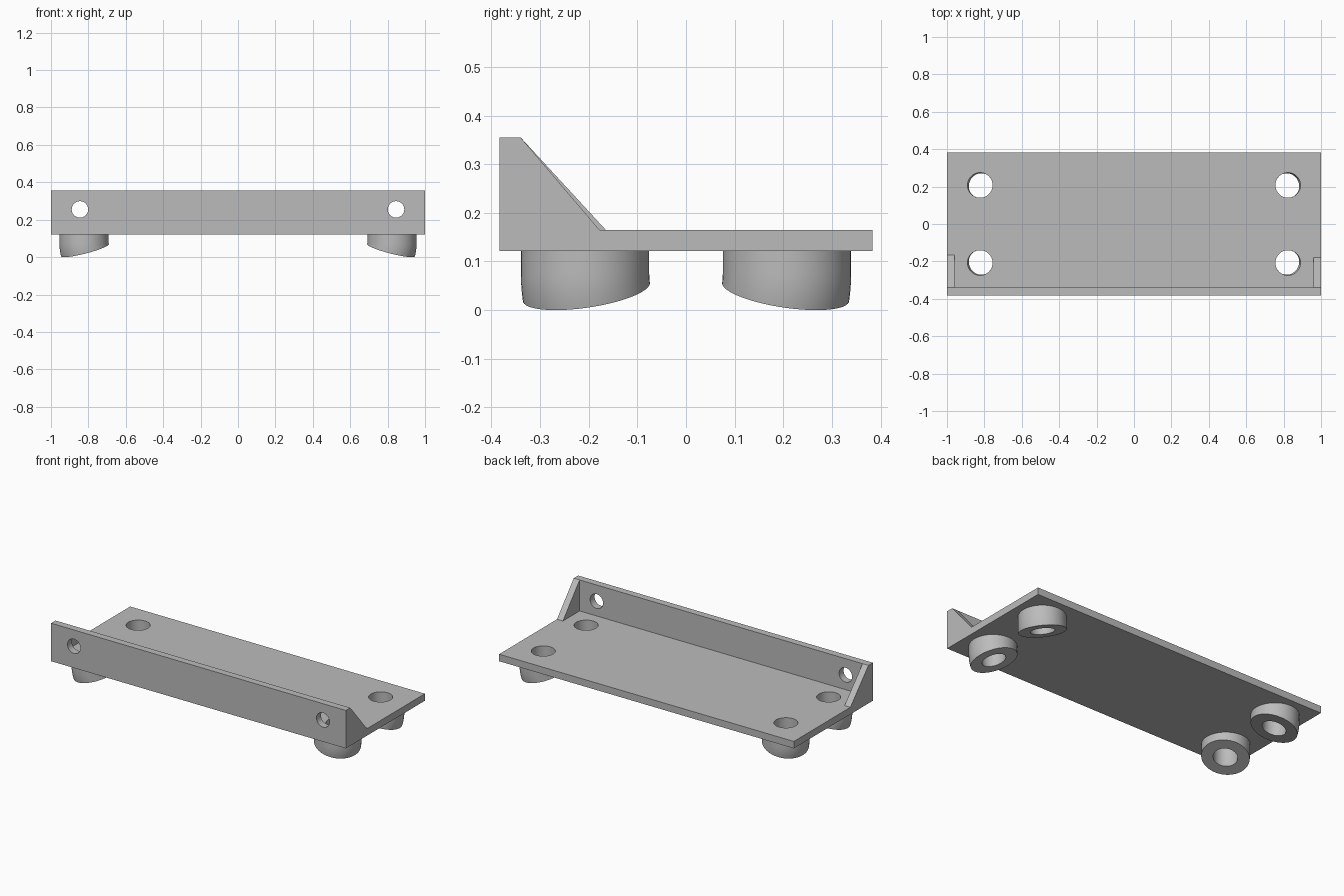
import bpy, bmesh
from math import cos, sin, atan2, radians, pi
from mathutils import Matrix, Vector

if "Cube" in bpy.data.objects:
    bpy.data.objects.remove(bpy.data.objects["Cube"])

# Material
grey = bpy.data.materials.new("plain grey")
grey.use_nodes = True
colour = (0.5, 0.5, 0.5, 1)
grey.diffuse_color = colour
grey.node_tree.nodes["Principled BSDF"].inputs["Base Color"].default_value = colour

# Main dimensions
DEPTH, BASE, DECK, TOP = 0.383, 0.122, 0.165, 0.355
WALL_BACK = -0.34
FOOT_X, FOOT_Y, FOOT_R, HOLE_R = 0.823, 0.2075, 0.132, 0.067
TILT = radians(16.5)
HINGE_Z = 2 * FOOT_R * sin(TILT)


def finish(name, bm):
    bmesh.ops.recalc_face_normals(bm, faces=bm.faces)
    mesh = bpy.data.meshes.new(name)
    bm.to_mesh(mesh)
    bm.free()
    mesh.materials.append(grey)
    obj = bpy.data.objects.new(name, mesh)
    bpy.context.collection.objects.link(obj)
    return obj


def activate(obj):
    bpy.ops.object.select_all(action='DESELECT')
    obj.select_set(True)
    bpy.context.view_layer.objects.active = obj


def extrude_profile(name, profile, x0, x1):
    """Extrude a (y, z) outline along x."""
    bm = bmesh.new()
    face = bm.faces.new([bm.verts.new((x0, y, z)) for y, z in profile])
    out = bmesh.ops.extrude_face_region(bm, geom=[face])
    moved = [v for v in out["geom"] if isinstance(v, bmesh.types.BMVert)]
    bmesh.ops.translate(bm, verts=moved, vec=(x1 - x0, 0, 0))
    return finish(name, bm)


def smooth(obj):
    activate(obj)
    bpy.ops.object.shade_smooth_by_angle(angle=radians(30))


# Angle-section body: deck with an upright front wall
body = extrude_profile("mounting_bracket", [
    (-DEPTH, BASE), (DEPTH, BASE), (DEPTH, DECK),
    (WALL_BACK, DECK), (WALL_BACK, TOP), (-DEPTH, TOP)], -1, 1)

# Drill the deck holes and the wall holes
bm = bmesh.new()
for sx in (-1, 1):
    for sy in (-1, 1):
        bmesh.ops.create_cone(bm, cap_ends=True, segments=64, radius1=HOLE_R,
                              radius2=HOLE_R, depth=0.2,
                              matrix=Matrix.Translation((sx * FOOT_X, sy * FOOT_Y, DECK)))
    bmesh.ops.create_cone(bm, cap_ends=True, segments=48, radius1=0.044,
                          radius2=0.044, depth=0.2,
                          matrix=Matrix.Translation((sx * 0.845, -0.36, 0.255))
                          @ Matrix.Rotation(pi / 2, 4, 'X'))
cutter = finish("hole_cutter", bm)
cutter.hide_render = True
activate(body)
drill = body.modifiers.new("holes", 'BOOLEAN')
drill.operation = 'DIFFERENCE'
drill.solver = 'EXACT'
drill.object = cutter
bpy.ops.object.modifier_apply(modifier=drill.name)
bpy.data.objects.remove(cutter)
smooth(body)

# Triangular end gussets
for name, x0, x1, reach in (("right_gusset", -1, -0.96, -0.165),
                            ("left_gusset", 0.96, 1, -0.178)):
    extrude_profile(name, [(WALL_BACK, DECK), (reach, DECK), (WALL_BACK, TOP)], x0, x1)


def foot(name, sx, sy):
    """Upright ring whose lower part swings about its inner edge."""
    bm = bmesh.new()
    n, steps = 64, 6
    heading = atan2(sy * 0.5, sx * 0.866)
    place = Matrix.Translation((sx * FOOT_X, sy * FOOT_Y, 0)) @ Matrix.Rotation(heading, 4, 'Z')
    sections = [(0, BASE)] + [(TILT * i / steps, HINGE_Z) for i in range(steps + 1)]

    def loop(radius, angle, z):
        ring = []
        for i in range(n):
            t = 2 * pi * i / n
            arm = radius * cos(t) + FOOT_R
            point = Vector((arm * cos(angle) - FOOT_R, radius * sin(t), z - arm * sin(angle)))
            ring.append(bm.verts.new(place @ point))
        return ring

    # Outer wall downward, then bore upward, closed into one tube
    loops = [loop(FOOT_R, *s) for s in sections]
    loops += [loop(HOLE_R, *s) for s in reversed(sections)]
    for a, b in zip(loops, loops[1:] + loops[:1]):
        for i in range(n):
            j = (i + 1) % n
            bm.faces.new((a[i], a[j], b[j], b[i]))
    bmesh.ops.remove_doubles(bm, verts=bm.verts, dist=1e-5)
    smooth(finish(name, bm))


# Four feet, leaning toward the middle
for side, sx in (("left", 1), ("right", -1)):
    for end, sy in (("front", -1), ("back", 1)):
        foot(f"{end}_{side}_foot", sx, sy)
